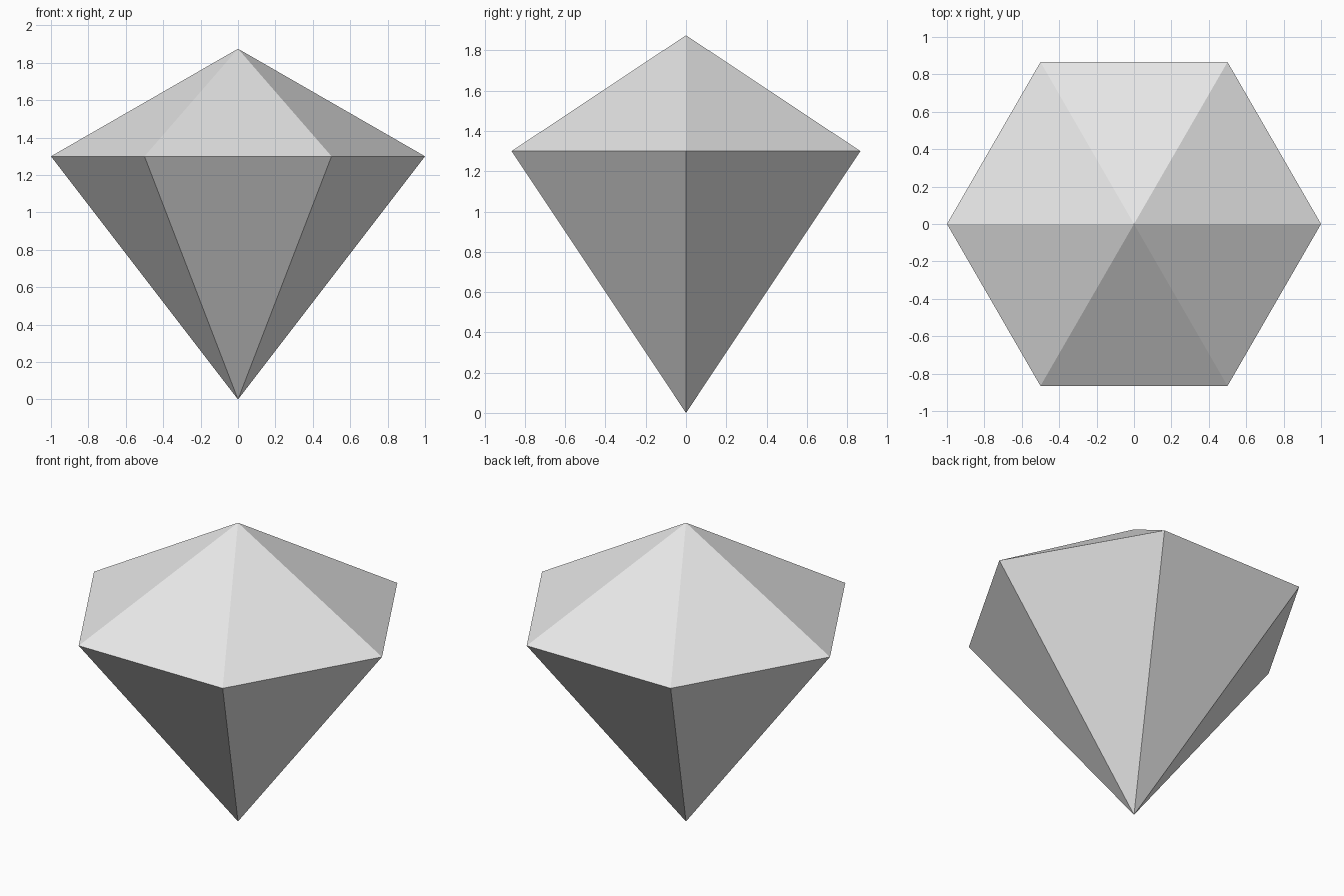
import bpy
import bmesh
from math import cos, sin, tau

SIDES = 6
RADIUS = 1.0
GIRDLE_Z = 1.3
TOP_Z = 1.875

cube = bpy.data.objects.get("Cube")
if cube:
    bpy.data.objects.remove(cube, do_unlink=True)

# Single pale grey material
grey = bpy.data.materials.new("pale_grey")
grey.use_nodes = True
colour = (0.8, 0.8, 0.8, 1.0)
grey.diffuse_color = colour
grey.node_tree.nodes["Principled BSDF"].inputs["Base Color"].default_value = colour

# Gem: a six-sided girdle joined to a top point and a bottom point
bm = bmesh.new()
girdle = [bm.verts.new((RADIUS * cos(tau * i / SIDES), RADIUS * sin(tau * i / SIDES), GIRDLE_Z))
          for i in range(SIDES)]
crown_tip = bm.verts.new((0, 0, TOP_Z))
pavilion_tip = bm.verts.new((0, 0, 0))
for i, a in enumerate(girdle):
    b = girdle[(i + 1) % SIDES]
    bm.faces.new((a, b, crown_tip))
    bm.faces.new((b, a, pavilion_tip))

mesh = bpy.data.meshes.new("gem")
bm.to_mesh(mesh)
bm.free()
mesh.materials.append(grey)
bpy.context.collection.objects.link(bpy.data.objects.new("gem", mesh))
